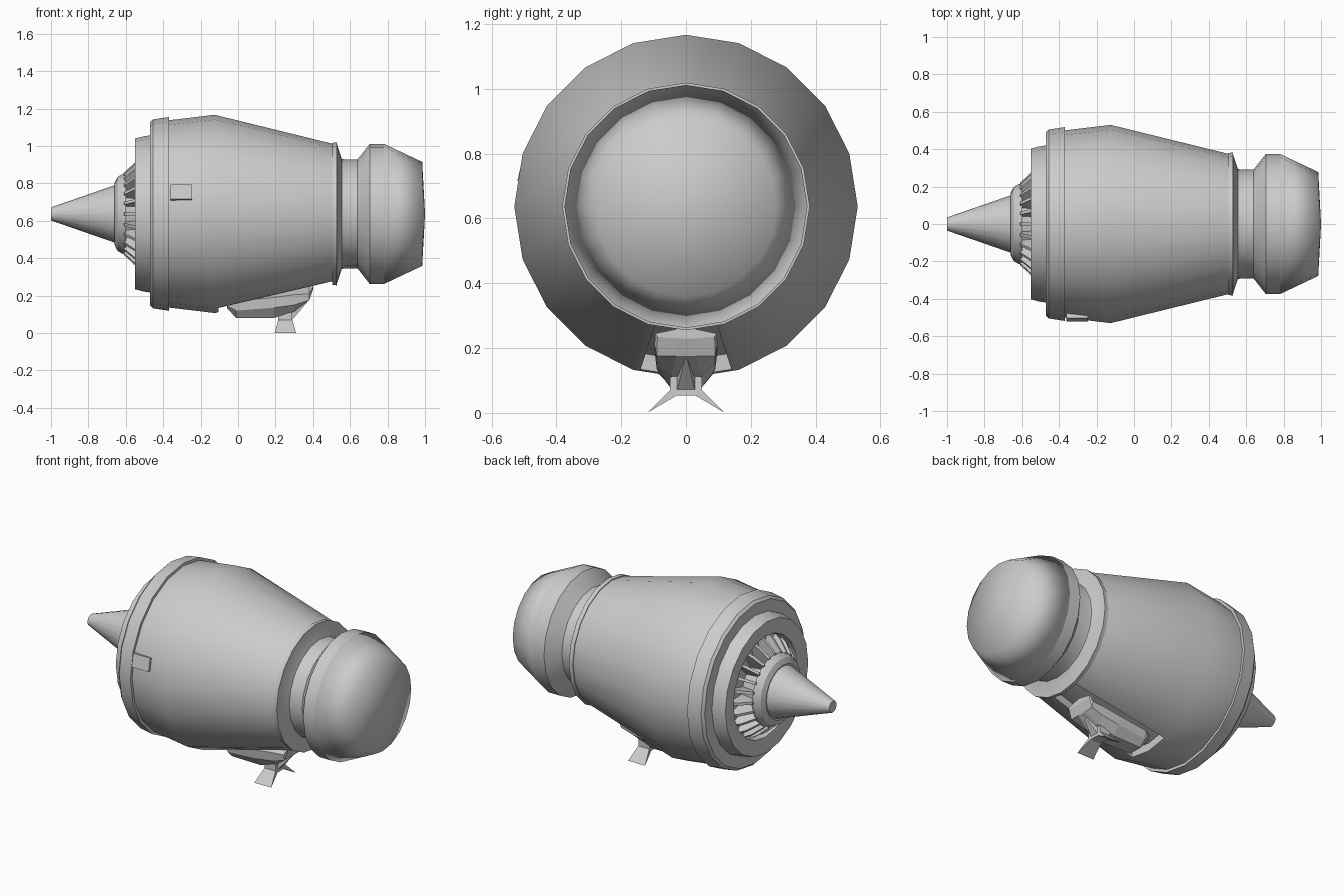
import bpy, bmesh
from math import sin, cos, pi, radians
from mathutils import Matrix, Vector

if "Cube" in bpy.data.objects:
    bpy.data.objects.remove(bpy.data.objects["Cube"])

CZ = 0.637   # height of the engine axis
N = 20       # sides of the round parts


def finish(name, bm, angle=30):
    bmesh.ops.recalc_face_normals(bm, faces=bm.faces)
    me = bpy.data.meshes.new(name)
    bm.to_mesh(me)
    bm.free()
    ob = bpy.data.objects.new(name, me)
    bpy.context.collection.objects.link(ob)
    if angle:
        bpy.ops.object.select_all(action='DESELECT')
        ob.select_set(True)
        bpy.context.view_layer.objects.active = ob
        bpy.ops.object.shade_smooth_by_angle(angle=radians(angle))
    return ob


def loft(sections, closed_ends=True):
    """Skin a list of equally long point loops."""
    bm = bmesh.new()
    loops = [[bm.verts.new(p) for p in s] for s in sections]
    n = len(loops[0])
    for a, b in zip(loops, loops[1:]):
        for i in range(n):
            j = (i + 1) % n
            bm.faces.new((a[i], a[j], b[j], b[i]))
    if closed_ends:
        bm.faces.new(loops[0])
        bm.faces.new(loops[-1])
    return bm


def lathe(profile, closed_ends=False):
    """Turn (x, radius) points around the engine axis."""
    return loft([[(x, r * sin(2 * pi * i / N), CZ + r * cos(2 * pi * i / N))
                  for i in range(N)] for x, r in profile], closed_ends)


# Nose cone and its stepped hub
finish("nose_cone", lathe([(-1, .035), (-.655, .155)], True))
finish("nose_hub", lathe([(-.65, .14), (-.66, .165), (-.645, .197),
                          (-.615, .215), (-.6, .215), (-.6, .19), (-.5, .17)], True))

# Intake housing with recessed floor
finish("intake_housing", lathe([(-.5, .15), (-.5, .30), (-.54, .31), (-.55, .37),
                                (-.55, .403), (-.505, .415), (-.47, .42), (-.47, .49),
                                (-.455, .505), (-.37, .518), (-.37, .48)]))

# Radial intake vanes
bm = bmesh.new()
outline = [(-.612, .19), (-.608, .222), (-.548, .278), (-.5, .305), (-.5, .165)]
for k in range(24):
    rot = Matrix.Translation((0, 0, CZ)) @ Matrix.Rotation(2 * pi * k / 24, 4, 'X')
    sides = [[bm.verts.new(rot @ Vector((x, t, r))) for x, r in outline]
             for t in (-.008, .008)]
    bm.faces.new(sides[0])
    bm.faces.new(sides[1])
    for i in range(5):
        j = (i + 1) % 5
        bm.faces.new((sides[0][i], sides[0][j], sides[1][j], sides[1][i]))
finish("intake_vanes", bm)

# Main casing with a sunken panel underneath
bm = lathe([(-.375, .5), (-.125, .53), (.505, .375)])
bmesh.ops.recalc_face_normals(bm, faces=bm.faces)
panel = []
for f in bm.faces:
    c = f.calc_center_median()
    if c.x > 0 and abs(c.y) < .1 and c.z < CZ:
        panel.append(f)
bmesh.ops.inset_region(bm, faces=panel, thickness=.022, use_even_offset=True)
ext = bmesh.ops.extrude_face_region(bm, geom=panel)
moved = [g for g in ext["geom"] if isinstance(g, bmesh.types.BMVert)]
bmesh.ops.translate(bm, verts=moved, vec=(0, 0, .05))
bmesh.ops.delete(bm, geom=[f for f in panel if f.is_valid], context='FACES')
finish("main_casing", bm)

# Rear collar, waist and tail band
finish("rear_collar", lathe([(.505, .36), (.505, .38), (.53, .382), (.53, .372),
                             (.555, .295), (.57, .292), (.64, .292),
                             (.705, .375), (.78, .375)]))

# Smooth tail dome
finish("tail_dome", lathe([(.78, .375), (.985, .278), (1.0, .002)], True), 180)

# Small hatch box on the front side
bm = bmesh.new()
bmesh.ops.create_cube(bm, size=1, matrix=Matrix.Translation((0, 0, CZ))
                      @ Matrix.Rotation(radians(-13), 4, 'X')
                      @ Matrix.Translation((-.303, -.505, 0))
                      @ Matrix.Diagonal((.115, .04, .08, 1)))
finish("side_hatch", bm, 0)


# Pylon body under the casing: x, half width, top, shoulder, belly half width, belly
def pylon_section(x, w, top, shoulder, lower, bw, belly):
    half = [(w, shoulder), (w * .93, lower), (bw, belly)]
    pts = [(0, top)] + half + [(-y, z) for y, z in reversed(half)]
    return [(x, y, z) for y, z in pts]


finish("pylon", loft([pylon_section(-.06, .06, .19, .17, .145, .03, .135),
                      pylon_section(-.01, .09, .21, .17, .12, .045, .08),
                      pylon_section(.19, .097, .235, .19, .135, .05, .08),
                      pylon_section(.30, .097, .25, .205, .15, .045, .115),
                      pylon_section(.38, .097, .255, .21, .175, .03, .175),
                      pylon_section(.40, .095, .265, .245, .235, .03, .23)]), 0)

# Foot with two splayed claws
half = [(.03, .115), (.05, .11), (.05, .07), (.12, 0), (.03, .053)]
foot = half + [(-y, z) for y, z in reversed(half)]
finish("splayed_foot", loft([[(.195 + .02 * (z > .05), y, z) for y, z in foot],
                             [(.31 - .02 * (z > .05), y, z) for y, z in foot]]), 0)
# Wedge brace behind the foot
finish("foot_brace", loft([[(.28, -.03, .06), (.28, .03, .06), (.28, .03, .12), (.28, -.03, .12)],
                           [(.37, -.004, .165), (.37, .004, .165),
                            (.37, .004, .18), (.37, -.004, .18)]]), 0)
